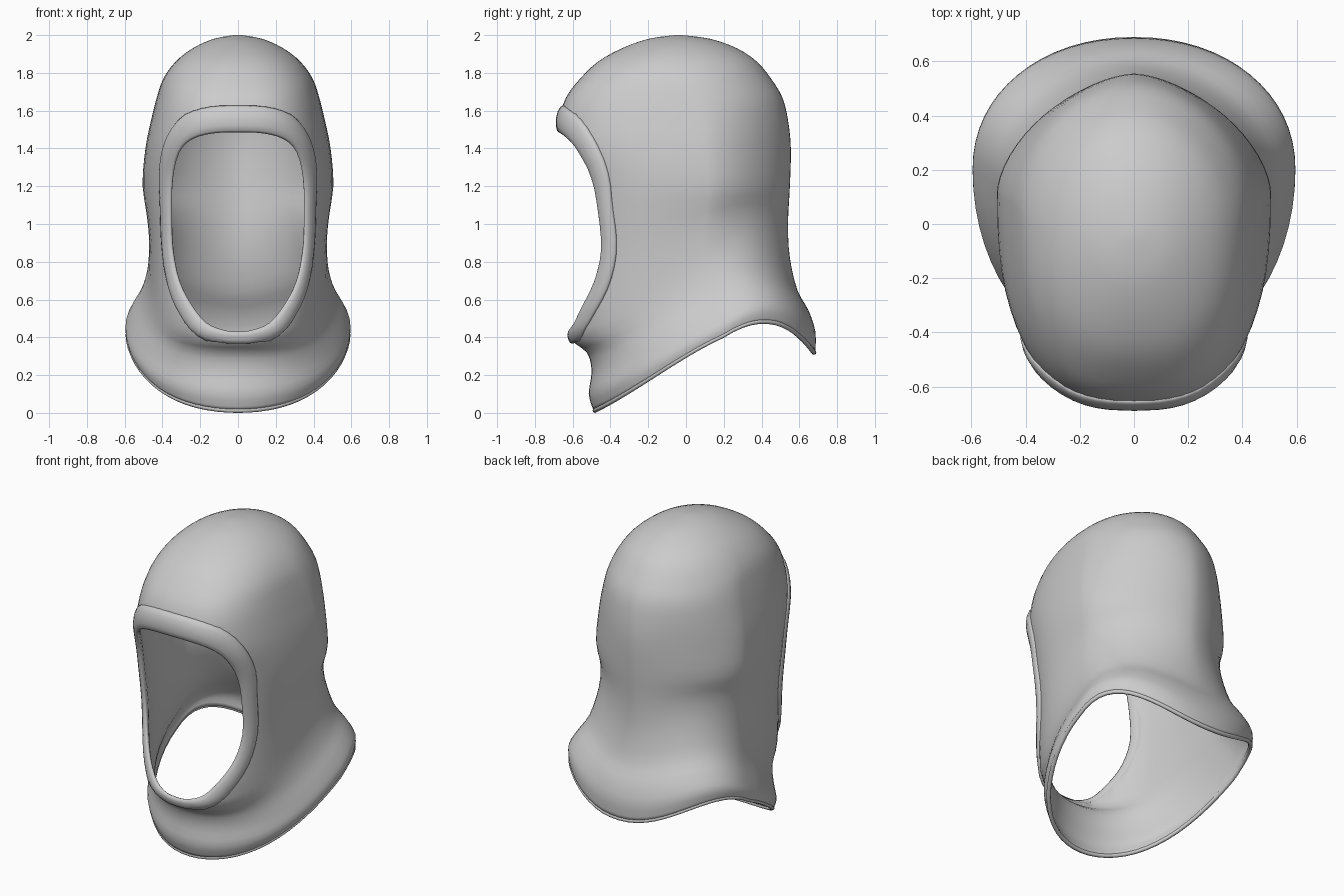
import bpy, bmesh, math
from mathutils import Vector
from mathutils.bvhtree import BVHTree

old = bpy.data.objects.get("Cube")
if old:
    bpy.data.objects.remove(old, do_unlink=True)

cloth = bpy.data.materials.new("grey_cloth")
cloth.use_nodes = True
GREY = (0.6, 0.6, 0.6, 1)
cloth.diffuse_color = GREY
cloth.node_tree.nodes["Principled BSDF"].inputs["Base Color"].default_value = GREY


def spline(keys, steps, closed=False):
    """Catmull-Rom interpolation through a list of vectors."""
    n, out = len(keys), []
    pick = lambda i: keys[i % n] if closed else keys[max(0, min(n - 1, i))]
    for i in range(n if closed else n - 1):
        a, b, c, d = (pick(i + k) for k in (-1, 0, 1, 2))
        for s in range(steps):
            t = s / steps
            out.append((b * 2 + (c - a) * t + (a * 2 - b * 5 + c * 4 - d) * t * t
                        + (b * 3 - a - c * 3 + d) * t ** 3) * 0.5)
    return out if closed else out + [keys[-1]]


def loft(name, rings, cap_start=False, cap_end=False, wrap=False):
    """Skin a list of closed rings of points."""
    bm = bmesh.new()
    rows = [[bm.verts.new(p) for p in r] for r in rings]
    pairs = list(zip(rows, rows[1:])) + ([(rows[-1], rows[0])] if wrap else [])
    for r, s in pairs:
        n = len(r)
        for i in range(n):
            bm.faces.new((r[i], r[(i + 1) % n], s[(i + 1) % n], s[i]))
    if cap_start:
        bm.faces.new(rows[0])
    if cap_end:
        bm.faces.new(rows[-1])
    bmesh.ops.recalc_face_normals(bm, faces=bm.faces)
    me = bpy.data.meshes.new(name)
    bm.to_mesh(me)
    bm.free()
    ob = bpy.data.objects.new(name, me)
    bpy.context.collection.objects.link(ob)
    me.materials.append(cloth)
    me.shade_smooth()
    return ob


# Hood sections: front y, back y, half width, centre y, z front, z side, z back,
# front squareness, back squareness
SECTIONS = [Vector(s) for s in (
    (-.49, .685, .59, .20, .013, .41, .32, 2.0, 2.1),
    (-.515, .685, .595, .20, .10, .46, .43, 2.05, 2.1),
    (-.50, .65, .565, .18, .22, .53, .54, 2.1, 2.0),
    (-.525, .59, .51, .14, .32, .63, .65, 2.2, 1.9),
    (-.62, .55, .475, .10, .43, .78, .82, 2.25, 1.8),
    (-.575, .54, .475, .10, .80, 1.0, 1.0, 2.65, 1.7),
    (-.60, .55, .505, .12, 1.2, 1.2, 1.2, 2.7, 1.65),
    (-.665, .555, .49, .10, 1.4, 1.4, 1.4, 2.7, 1.65),
    (-.67, .54, .46, .08, 1.55, 1.55, 1.55, 2.7, 1.75),
    (-.635, .51, .43, .05, 1.67, 1.67, 1.67, 2.65, 1.85),
    (-.56, .45, .395, .0, 1.77, 1.77, 1.77, 2.5, 1.9),
    (-.465, .375, .33, -.03, 1.86, 1.86, 1.86, 2.3, 2.0),
    (-.34, .27, .24, -.04, 1.93, 1.93, 1.93, 2.1, 2.0),
    (-.20, .13, .13, -.04, 1.98, 1.98, 1.98, 2.0, 2.0),
    (-.06, -.02, .02, -.04, 2.0, 2.0, 2.0, 2.0, 2.0))]
SEGMENTS = 64


def section(s):
    yf, yb, w, yc, zf, zs, zb, front_sq, back_sq = s
    pts = []
    for i in range(SEGMENTS):
        a = math.tau * i / SEGMENTS
        c, sn = math.cos(a), math.sin(a)
        n = front_sq if c > 0 else back_sq
        x = w * math.copysign(abs(sn) ** (2 / n), sn)
        k = abs(c) ** (2 / n)
        y = yc + ((yf if c > 0 else yb) - yc) * k
        k = math.copysign(k, c)
        z = zs + (zf - zb) * (k - k ** 3 / 2) + ((zf + zb) / 2 - zs) * k * k
        pts.append(Vector((x, y, z)))
    return pts


rings = [section(s) for s in spline(SECTIONS, 3)]
hood = loft("hood", rings, cap_end=True)

# Inner edge of the face opening, mirrored into a closed loop (x, z)
HALF = [(0, 1.485), (.13, 1.48), (.24, 1.45), (.31, 1.38), (.345, 1.24), (.352, 1.05),
        (.345, .86), (.31, .7), (.25, .58), (.17, .48), (.08, .44), (0, .43)]
loop = HALF + [(-x, z) for x, z in HALF[-2:0:-1]]
edge = spline([Vector((x, 0, z)) for x, z in loop], 3, closed=True)

# Lay the edge on the hood surface
me = hood.data
tree = BVHTree.FromPolygons([v.co for v in me.vertices], [p.vertices for p in me.polygons])
hits = [tree.ray_cast(Vector((p.x, -2, p.z)), Vector((0, 1, 0))) for p in edge]
path = [h[0] for h in hits]
normals = [h[1] if h[1].y < 0 else -h[1] for h in hits]
count = len(path)
centre = Vector((0, -.5, .97))

# Thin band that follows the cloth around the face opening
band, cut = [], []
for i, p in enumerate(path):
    tangent = (path[(i + 1) % count] - path[i - 1]).normalized()
    n = sum((normals[(i + k) % count] for k in range(-2, 3)), Vector()).normalized()
    d = n.cross(tangent).normalized()
    if d.dot(p - centre) < 0:
        d = -d
    half = .05 + .025 * max(0, min(1, (p.z - 1.1) / .35))
    ring = []
    for k in range(12):
        a = math.tau * k / 12
        base, up = tree.find_nearest(p + d * half * (1 + math.cos(a)))[:2]
        if up.dot(n) < 0:
            up = -up
        ring.append(base + (up + n).normalized() * .02 * math.sin(a))
    band.append(ring)
    cut.append(tree.find_nearest(p + d * half * .5)[0])
loft("face_band", band, wrap=True)

# Rolled edge along the bottom hem
hem = []
for p in rings[0]:
    out = Vector((p.x, p.y - .1, 0)).normalized()
    hem.append([p + out * (.013 * math.cos(a) - .008) + Vector((0, 0, .013 * math.sin(a)))
                for a in (math.tau * k / 8 for k in range(8))])
loft("bottom_hem", hem, wrap=True)

# Cut the face opening through the cloth
cutter = loft("opening_cutter", [[Vector((p.x, y, p.z)) for p in cut] for y in (-1, -.15)],
              cap_start=True, cap_end=True)
cutter.hide_render = True
cutter.hide_viewport = True
cutter.display_type = 'WIRE'
shell = hood.modifiers.new("thickness", 'SOLIDIFY')
shell.thickness = .02
shell.offset = -1
hole = hood.modifiers.new("face_opening", 'BOOLEAN')
hole.operation = 'DIFFERENCE'
hole.solver = 'EXACT'
hole.object = cutter
